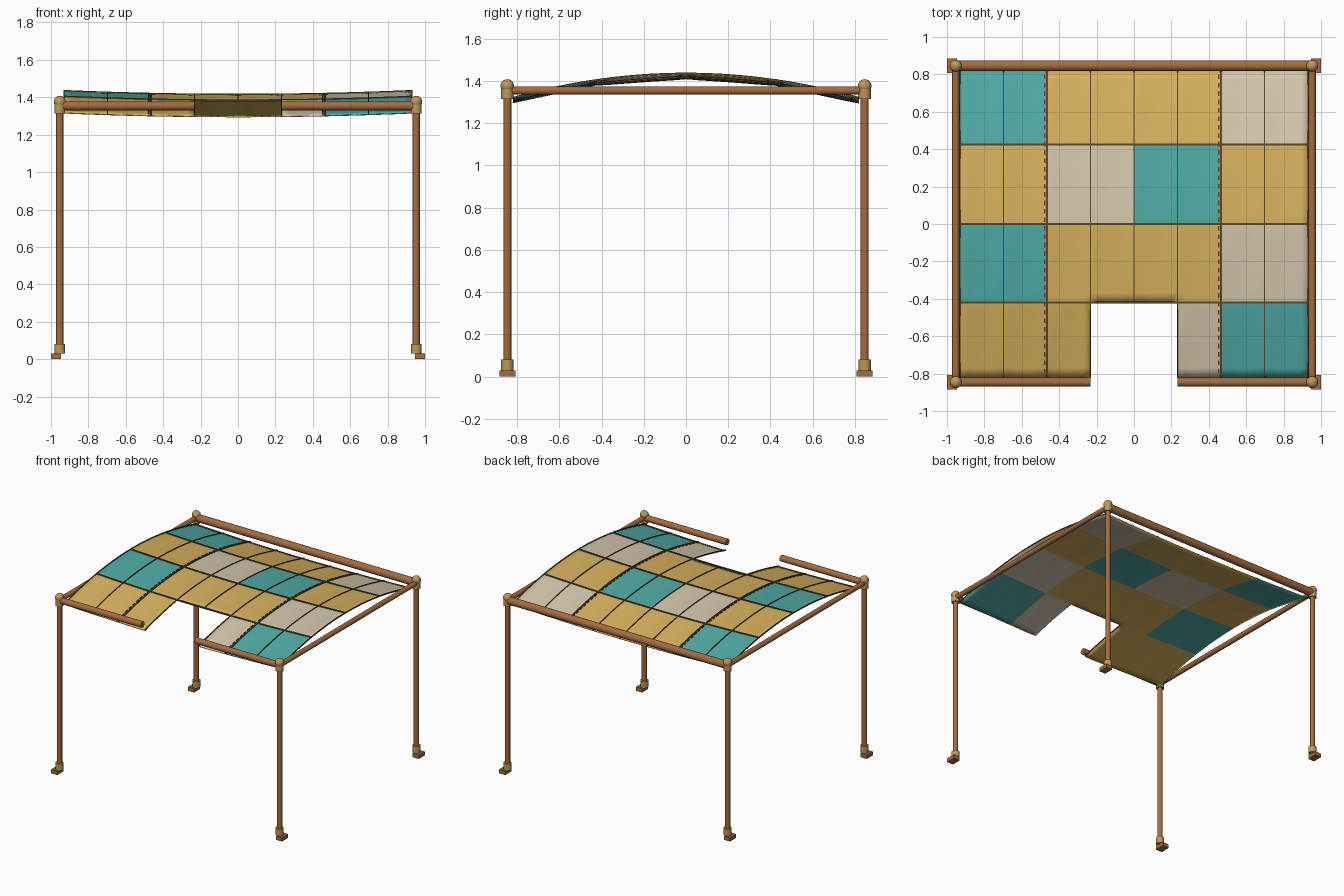
import bpy, bmesh, math
from mathutils import Vector

if "Cube" in bpy.data.objects:
    bpy.data.objects.remove(bpy.data.objects["Cube"])


def material(name, rgb):
    m = bpy.data.materials.new(name)
    m.diffuse_color = (*rgb, 1)
    m.use_nodes = True
    m.node_tree.nodes["Principled BSDF"].inputs["Base Color"].default_value = m.diffuse_color
    return m


COPPER = material("copper_brown", (0.37, 0.15, 0.05))
BRASS = material("brass", (0.52, 0.32, 0.10))
TEAL = material("teal_cloth", (0.08, 0.41, 0.38))
GOLD = material("gold_cloth", (0.68, 0.44, 0.11))
CREAM = material("cream_cloth", (0.66, 0.57, 0.41))
SEAM = material("seam_brown", (0.10, 0.065, 0.025))

PX, PY = 0.953, 0.846          # post position
HX, HY = 0.93, 0.82            # half size of the cloth
STRIP = HX / 4
ROWS = [0.82, 0.425, 0.0, -0.42, -0.82]


def finish(bm, name, mats):
    me = bpy.data.meshes.new(name)
    bm.to_mesh(me)
    bm.free()
    ob = bpy.data.objects.new(name, me)
    bpy.context.collection.objects.link(ob)
    for m in mats:
        me.materials.append(m)
    return ob


def smooth(ob):
    bpy.ops.object.select_all(action='DESELECT')
    bpy.context.view_layer.objects.active = ob
    ob.select_set(True)
    bpy.ops.object.shade_smooth_by_angle(angle=math.radians(40))


def rod(name, a, b, r, mat):
    a, b = Vector(a), Vector(b)
    bpy.ops.mesh.primitive_cylinder_add(vertices=20, radius=r, depth=(b - a).length,
                                        location=(a + b) / 2)
    ob = bpy.context.object
    ob.rotation_euler = (b - a).to_track_quat('Z', 'Y').to_euler()
    ob.name = name
    ob.data.materials.append(mat)
    smooth(ob)


def arch(x, y):
    """Height of the canopy: arched front to back, sagging in the middle."""
    return 1.434 - 0.115 * (y / HY) ** 2 - 0.02 * (1 - (x / HX) ** 2)


# Posts, feet and corner fittings
for sx in (-1, 1):
    for sy in (-1, 1):
        x, y = sx * PX, sy * PY
        tag = ("left" if sx < 0 else "right") + ("_front" if sy < 0 else "_back")
        rod("post_" + tag, (x, y, 0.03), (x, y, 1.36), 0.019, COPPER)
        rod("foot_collar_" + tag, (x, y, 0.03), (x, y, 0.082), 0.029, BRASS)
        rod("top_collar_" + tag, (x, y, 1.314), (x, y, 1.362), 0.029, BRASS)
        bpy.ops.mesh.primitive_uv_sphere_add(segments=20, ring_count=12, radius=0.032,
                                             location=(x, y, 1.376))
        ball = bpy.context.object
        ball.name = "corner_ball_" + tag
        ball.data.materials.append(BRASS)
        smooth(ball)
        bpy.ops.mesh.primitive_cube_add(size=1, location=(sx * 0.973, y, 0.015))
        foot = bpy.context.object
        foot.name = "foot_" + tag
        foot.scale = (0.054, 0.076, 0.03)
        foot.data.materials.append(COPPER)

# Rails; the front one is split around the opening
RZ = 1.354
rod("back_rail", (-PX, PY, RZ), (PX, PY, RZ), 0.029, COPPER)
for s, side in ((-1, "left"), (1, "right")):
    rod("side_rail_" + side, (s * PX, -PY, RZ), (s * PX, PY, RZ), 0.019, COPPER)
    rod("front_rail_" + side, (s * PX, -PY, RZ), (s * 0.233, -PY, RZ), 0.024, COPPER)

# Cloth panels, one letter per strip, back row first
PATTERN = ["TTGGGGCC", "GGCCTTGG", "TTGGGGCC", "GGG..CTT"]
ORDER = "TGC"
N, M = 6, 8
bm = bmesh.new()
for r, row in enumerate(PATTERN):
    y1, y0 = ROWS[r], ROWS[r + 1]
    for c, letter in enumerate(row):
        if letter == ".":
            continue
        grid = []
        for j in range(M + 1):
            for i in range(N + 1):
                u, v = i / N, j / M
                x, y = -HX + (c + u) * STRIP, y0 + (y1 - y0) * v
                puff = 0.008 * math.sin(math.pi * u) * math.sin(math.pi * v) ** 0.6 if 0 < j < M else 0
                grid.append(bm.verts.new((x, y, arch(x, y) - puff)))
        for j in range(M):
            for i in range(N):
                k = j * (N + 1) + i
                f = bm.faces.new((grid[k], grid[k + 1], grid[k + N + 2], grid[k + N + 1]))
                f.material_index = ORDER.index(letter)
bmesh.ops.remove_doubles(bm, verts=bm.verts, dist=0.0005)
cloth = finish(bm, "canopy_cloth", [TEAL, GOLD, CREAM])
solid = cloth.modifiers.new("thickness", 'SOLIDIFY')
solid.thickness = 0.006
solid.offset = -1
smooth(cloth)


def tape(bm, pts, width):
    """Flat ribbon with small thickness following the canopy along x or y."""
    a, b = Vector(pts[0]), Vector(pts[-1])
    side = Vector((-(b - a).y, (b - a).x)).normalized() * width / 2
    rings = []
    for x, y in pts:
        z = arch(x, y)
        p, q = Vector((x, y)) + side, Vector((x, y)) - side
        rings.append([bm.verts.new(v) for v in ((p.x, p.y, z + 0.005), (p.x, p.y, z - 0.004),
                                                (q.x, q.y, z - 0.004), (q.x, q.y, z + 0.005))])
    for s, t in zip(rings, rings[1:]):
        for k in range(4):
            bm.faces.new((s[k], s[(k + 1) % 4], t[(k + 1) % 4], t[k]))
    bm.faces.new(rings[0][::-1])
    bm.faces.new(rings[-1])


def line(a, b, n):
    return [(a[0] + (b[0] - a[0]) * i / n, a[1] + (b[1] - a[1]) * i / n) for i in range(n + 1)]


# Seams between strips and rows
bm = bmesh.new()
for c in range(9):
    x = -HX + c * STRIP
    start = ROWS[3] if c == 4 else -HY
    tape(bm, line((x, start), (x, HY), 32), 0.01 if c in (2, 6) else 0.006)
for y in ROWS[1:3]:
    tape(bm, line((-HX, y), (HX, y), 32), 0.012)
tape(bm, line((-HX, ROWS[3]), (HX, ROWS[3]), 32), 0.012)
bmesh.ops.recalc_face_normals(bm, faces=bm.faces)
finish(bm, "canopy_seams", [SEAM])

# Dashed stitching beside the two main seams
bm = bmesh.new()
for x in (-0.477, 0.453):
    for k in range(36):
        y = -0.8 + k * 0.045
        tape(bm, line((x, y), (x, y + 0.025), 1), 0.007)
bmesh.ops.recalc_face_normals(bm, faces=bm.faces)
finish(bm, "canopy_stitches", [SEAM])
